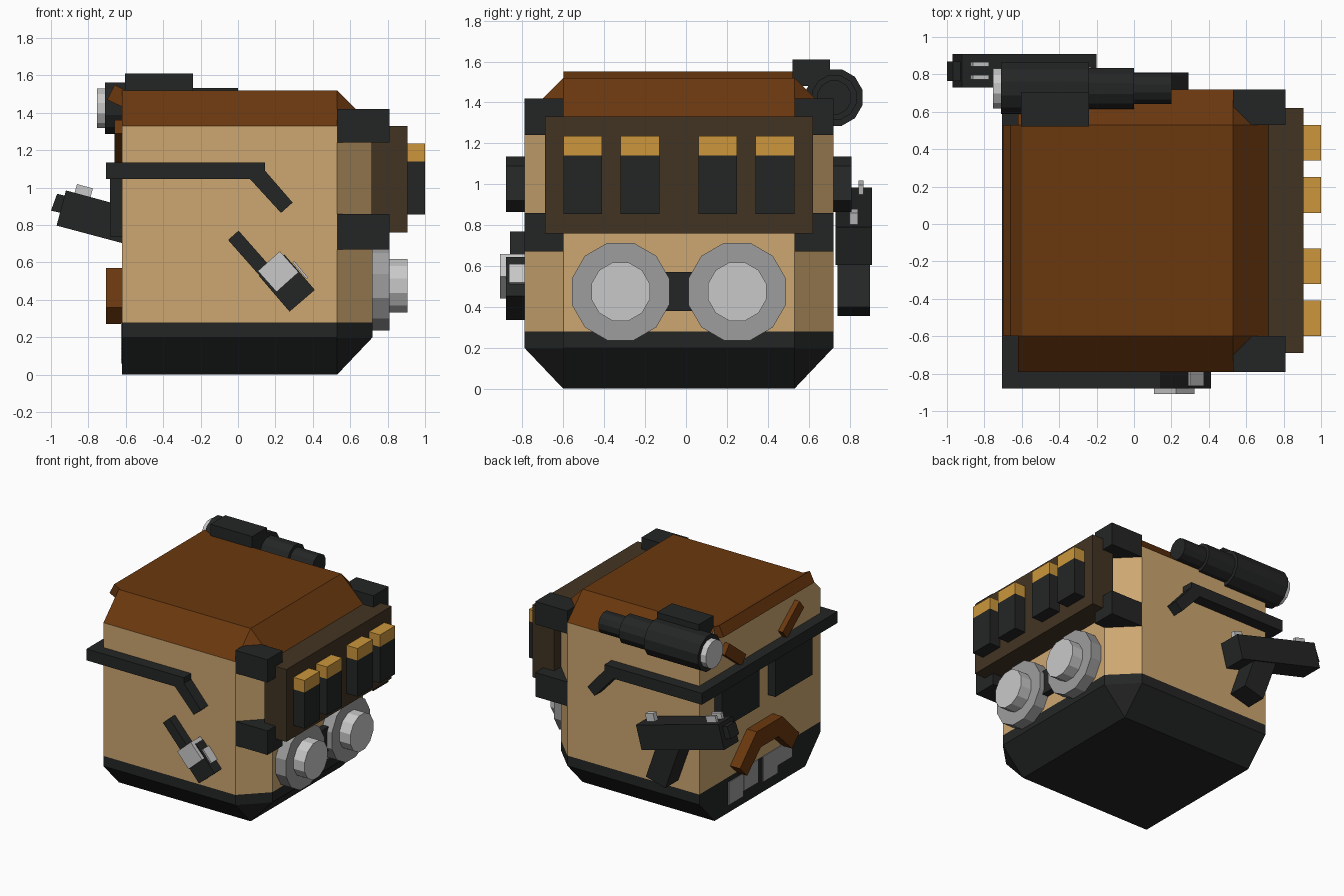
import bpy, bmesh, math
from mathutils import Vector

if "Cube" in bpy.data.objects:
    bpy.data.objects.remove(bpy.data.objects["Cube"])


def mat(name, r, g, b):
    m = bpy.data.materials.new(name)
    lin = [((c / 255 + 0.055) / 1.055) ** 2.4 for c in (r, g, b)]
    m.diffuse_color = (*lin, 1)
    m.use_nodes = True
    m.node_tree.nodes["Principled BSDF"].inputs["Base Color"].default_value = m.diffuse_color
    return m


TAN = mat("tan canvas", 205, 167, 113)
BROWN = mat("brown leather", 107, 56, 15)
BLACK = mat("black", 36, 37, 37)
OLIVE = mat("dark olive brown", 66, 52, 34)
GOLD = mat("gold", 204, 150, 60)
GREY = mat("grey metal", 157, 157, 157)
LIGHT = mat("light grey metal", 201, 201, 201)
MID = -0.035   # mirror line of the body in y


def loft(name, rings, *mats):
    """Skin closed rings of equal length, cap both ends."""
    bm = bmesh.new()
    vs = [[bm.verts.new(p) for p in r] for r in rings]
    n = len(rings[0])
    for a, b in zip(vs, vs[1:]):
        for i in range(n):
            j = (i + 1) % n
            bm.faces.new((a[i], a[j], b[j], b[i]))
    bm.faces.new(vs[0][::-1])
    bm.faces.new(vs[-1])
    bmesh.ops.remove_doubles(bm, verts=bm.verts[:], dist=1e-4)
    bmesh.ops.recalc_face_normals(bm, faces=bm.faces[:])
    me = bpy.data.meshes.new(name)
    bm.to_mesh(me)
    bm.free()
    for m in mats:
        me.materials.append(m)
    ob = bpy.data.objects.new(name, me)
    bpy.context.collection.objects.link(ob)
    return ob


def prism(name, pts, axis, t0, t1, m):
    """Extrude a 2D profile along axis x (y,z), y (x,z) or z (x,y)."""
    put = {"x": lambda u, v, t: (t, u, v), "y": lambda u, v, t: (u, t, v),
           "z": lambda u, v, t: (u, v, t)}[axis]
    return loft(name, [[put(u, v, t) for u, v in pts] for t in (t0, t1)], m)


def box(name, x0, x1, y0, y1, z0, z1, m):
    return prism(name, [(x0, y0), (x1, y0), (x1, y1), (x0, y1)], "z", z0, z1, m)


def bar(name, p, q, width, axis, t0, t1, m):
    """Straight strip between two profile points."""
    p, q = Vector(p), Vector(q)
    d = (q - p).normalized() * width / 2
    n = Vector((-d.y, d.x))
    return prism(name, [p + n, q + n, q - n, p - n], axis, t0, t1, m)


def disc(name, cy, cz, r, x0, x1, m):
    pts = [(cy + r * math.cos((i + .5) * math.pi / 6),
            cz + r * math.sin((i + .5) * math.pi / 6)) for i in range(12)]
    return prism(name, pts, "x", x0, x1, m)


def flip(pts):
    return [(2 * MID - y, z) for y, z in pts]


# main shell: base, body and sloped lid share two outlines
wide = [(-.62, -.79), (.53, -.79), (.72, -.6), (.72, .53), (.53, .72), (-.62, .72)]
slim = [(-.62, -.6), (.53, -.6), (.53, -.6), (.53, .53), (.53, .53), (-.62, .53)]


def ring(pts, z):
    return [(x, y, z) for x, y in pts]


loft("base", [ring(slim, 0), ring(wide, .2), ring(wide, .28)], BLACK)
loft("body", [ring(wide, .28), ring(wide, 1.33)], TAN)
lid = loft("lid", [ring(wide, 1.33), ring(slim, 1.52)], BROWN, TAN)
for f in lid.data.polygons:
    f.material_index = int(f.normal.x < -.9)

# lid flap
prism("lid_flap", [(-.70, 1.47), (-.66, 1.55), (-.6, 1.52), (-.615, 1.43)],
      "y", -.6, .53, BROWN)

# wrap-around rail with bent ends
rail = [(-.705, 1.05), (-.705, 1.14), (.145, 1.14), (.29, .92), (.23, .865), (.09, 1.05)]
rail = [(-.705, 1.045), (-.705, 1.135), (.145, 1.135), (.145, 1.09), (.292, .92),
        (.23, .865), (.065, 1.045)]
prism("front_rail", rail, "y", -.88, -.79, BLACK)
prism("back_rail", rail, "y", .72, .81, BLACK)
box("side_rail", -.705, -.62, -.79, .72, 1.045, 1.135, BLACK)

# left side: pads, slanted straps, arched handle
for i, s in enumerate((1, -1)):
    y0, y1 = sorted((MID + s * .1, MID + s * .565))
    box(f"side_pad_{i}", -.685, -.62, y0, y1, .74, 1.046, BLACK)
    bar(f"slanted_strap_{i}", (MID + s * .255, 1.16), (MID + s * .465, 1.325),
        .09, "x", -.66, -.62, BROWN)
half = [(.16, .57), (.37, .36), (.28, .27), (.11, .43)]
half = [(MID + y, z) for y, z in half]
prism("arched_handle", half + flip(half)[::-1], "x", -.705, -.62, BROWN)

# grey stepped marking on the base
for i, (y, z0, z1) in enumerate([(.27, .06, .24), (.08, .1, .28), (-.16, .08, .28), (-.34, .14, .28)]):
    box(f"base_marking_{i}", -.626, -.62, y - .09, y + .09, z0, z1, GREY)

# corner blocks
for i, (y0, y1) in enumerate([(-.79, -.6), (.53, .72)]):
    box(f"upper_corner_block_{i}", .53, .81, y0, y1, 1.24, 1.42, BLACK)
    box(f"lower_corner_block_{i}", .53, .81, y0, y1, .67, .86, BLACK)

# right side: bandolier panel with cartridges
box("bandolier_panel", .715, .905, -.69, .62, .76, 1.33, OLIVE)
for i, y in enumerate((-.505, -.225, .155, .435)):
    box(f"cartridge_{i}", .9, 1, y - .095, y + .095, .855, 1.14, BLACK)
    box(f"cartridge_tip_{i}", .9, 1, y - .095, y + .095, 1.14, 1.235, GOLD)

# right side: two canisters and their link
for i, y in enumerate((-.32, .25)):
    disc(f"canister_{i}", y, .475, .247, .715, .81, GREY)
    disc(f"canister_cap_{i}", y, .475, .148, .81, .905, LIGHT)
box("canister_link", .715, .77, -.15, .08, .38, .57, BLACK)

# front: hanging strap and rotated buckle
bar("buckle_strap", (-.025, .745), (.2, .49), .075, "y", -.86, -.79, BLACK)
bar("buckle_body", (.18, .585), (.343, .395), .178, "y", -.88, -.79, BLACK)
bar("buckle_plate", (.165, .607), (.265, .495), .158, "y", -.91, -.79, LIGHT)
bar("buckle_side_inlay", (.295, .605), (.37, .515), .012, "y", -.865, -.79, LIGHT)

# back: scope on the lid edge
for name, r, x0, x1, m in (("scope_front", .143, -.71, -.24, BLACK),
                           ("scope_middle", .113, -.24, 0, BLACK),
                           ("scope_eyepiece", .085, 0, .2, BLACK),
                           ("scope_lens", .11, -.755, -.71, LIGHT)):
    disc(name, .725, 1.424, r, x0, x1, m)
box("scope_mount", -.605, -.24, .52, .705, 1.48, 1.61, BLACK)

# back: holstered pistol, tilted
prism("pistol_body", [(-.97, .797), (-.92, .985), (-.2, .79), (-.25, .605)],
      "y", .73, .91, BLACK)
prism("pistol_muzzle", [(-1, .877), (-.967, .967), (-.9, .95), (-.925, .86)],
      "y", .765, .87, BLACK)
prism("pistol_grip", [(-.58, .72), (-.37, .66), (-.28, .4), (-.45, .355)],
      "y", .74, .9, BLACK)
for i, y in enumerate((.785, .855)):
    bar(f"front_sight_{i}", (-.87, .985), (-.785, .962), .07, "y", y - .012, y + .012, LIGHT)
bar("rear_sight", (-.31, .845), (-.24, .826), .07, "y", .8, .84, LIGHT)
